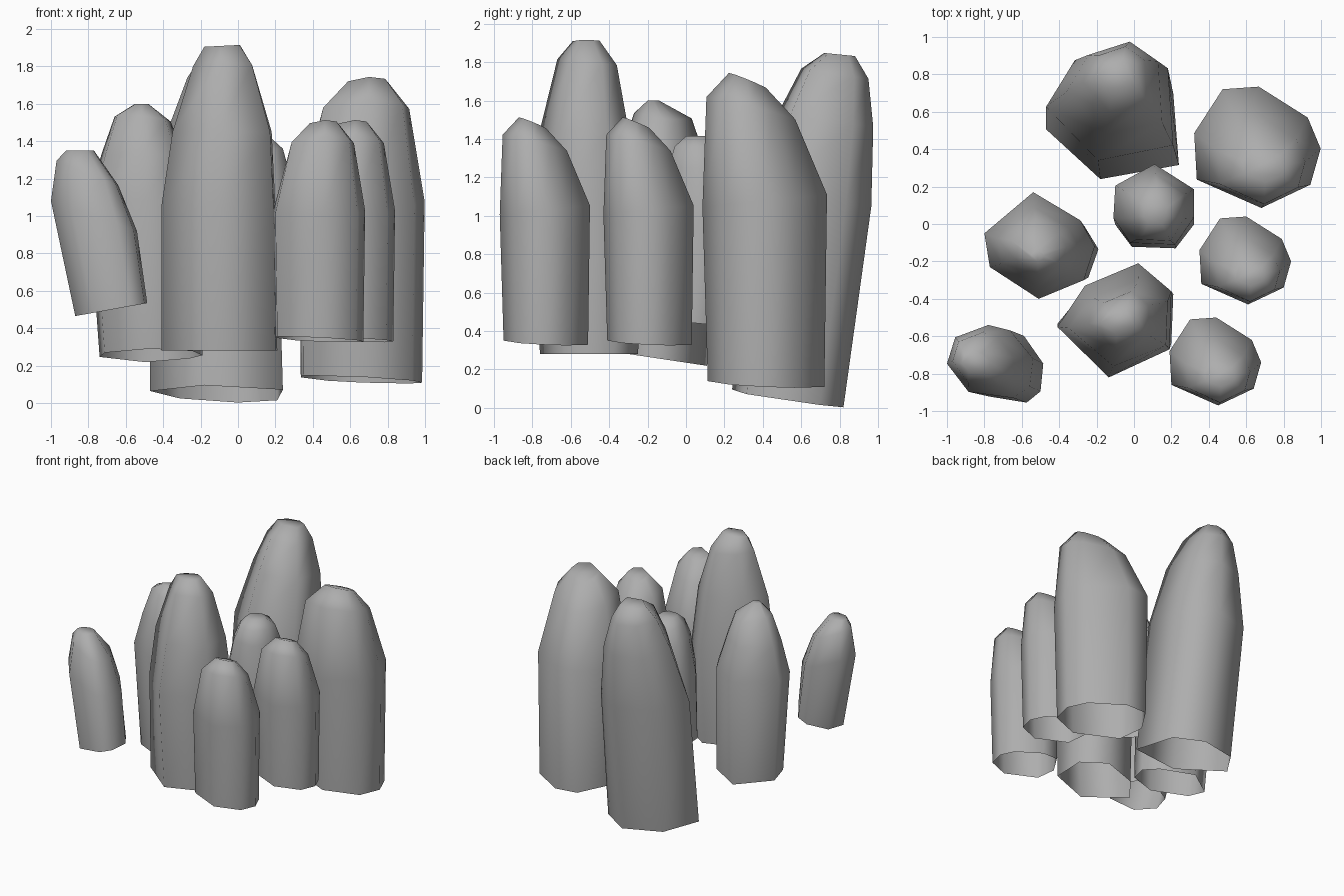
import bpy, bmesh

stone = bpy.data.materials.new("stone_grey")
stone.diffuse_color = (0.42, 0.42, 0.42, 1)


def column(name, outline, rings, loc=(0, 0, 0), scale=1.0, pivot=(0, 0, 0)):
    """Open-bottomed rock column. Each ring fits the outline into
    (z, x0, x1, y0, y1, slope_x, slope_y)."""
    xs, ys = zip(*outline)
    bx, by = min(xs), min(ys)
    w, d = max(xs) - bx, max(ys) - by
    bm = bmesh.new()
    loops = []
    for z, x0, x1, y0, y1, sx, sy in rings:
        loop = []
        for px, py in outline:
            x = x0 + (x1 - x0) * (px - bx) / w
            y = y0 + (y1 - y0) * (py - by) / d
            h = z + sx * (x - (x0 + x1) / 2) + sy * (y - (y0 + y1) / 2)
            p = [l + (c - o) * scale for c, o, l in zip((x, y, h), pivot, loc)]
            loop.append(bm.verts.new(p))
        loops.append(loop)
    n = len(outline)
    for a, b in zip(loops, loops[1:]):
        for i in range(n):
            j = (i + 1) % n
            bm.faces.new((a[j], a[i], b[i], b[j]))
    bm.faces.new(loops[-1][::-1])
    for f in bm.faces:
        f.smooth = True
    bm.normal_update()
    me = bpy.data.meshes.new(name)
    bm.to_mesh(me)
    bm.free()
    me.materials.append(stone)
    ob = bpy.data.objects.new(name, me)
    bpy.context.collection.objects.link(ob)
    return ob


# Right-hand columns: one shape, three placements (outlines run clockwise)
right_outline = [(0.20, -0.86), (0.19, -0.68), (0.30, -0.51), (0.44, -0.50),
                 (0.63, -0.62), (0.68, -0.74), (0.64, -0.88), (0.45, -0.97)]
right_rings = [(0.34, 0.20, 0.67, -0.95, -0.51, -0.05, -0.05),
               (1.03, 0.19, 0.68, -0.97, -0.50, 0, 0.1),
               (1.38, 0.28, 0.62, -0.955, -0.62, 0.05, -0.25),
               (1.485, 0.38, 0.54, -0.87, -0.73, 0.05, -0.4)]
pivot = (0.435, -0.735, 0.34)
for name, loc, s in (("column_right_front", pivot, 1.0),
                     ("column_right_middle", (0.595, -0.195, 0.34), 1.0),
                     ("column_right_back", (0.66, 0.41, 0.125), 1.38)):
    column(name, right_outline, right_rings, loc, s, pivot)

# Tall front column
column("column_front_tall",
       [(-0.41, -0.55), (-0.26, -0.33), (0.03, -0.21),
        (0.21, -0.36), (0.20, -0.67), (-0.13, -0.82)],
       [(0.28, -0.41, 0.21, -0.76, -0.25, 0, 0),
        (1.05, -0.41, 0.20, -0.82, -0.21, 0, 0),
        (1.45, -0.35, 0.18, -0.76, -0.30, 0, 0),
        (1.80, -0.24, 0.08, -0.67, -0.36, 0, -0.1),
        (1.91, -0.18, 0.01, -0.59, -0.45, 0.05, 0)])

# Tall back column, leaning backwards
column("column_back_tall",
       [(-0.47, 0.58), (-0.31, 0.87), (0.0, 0.975),
        (0.21, 0.82), (0.24, 0.34), (-0.18, 0.245)],
       [(0.05, -0.47, 0.24, 0.24, 0.82, -0.03, -0.15),
        (1.08, -0.47, 0.21, 0.34, 0.965, 0, -0.1),
        (1.50, -0.36, 0.15, 0.48, 0.975, 0, -0.15),
        (1.74, -0.27, 0.07, 0.60, 0.95, 0, -0.15),
        (1.84, -0.20, 0.01, 0.72, 0.88, 0, -0.1)])

# Left middle column
column("column_left_middle",
       [(-0.80, -0.05), (-0.53, 0.17), (-0.27, 0.02),
        (-0.19, -0.12), (-0.25, -0.30), (-0.50, -0.40), (-0.77, -0.23)],
       [(0.255, -0.74, -0.19, -0.37, 0.11, 0, -0.15),
        (1.08, -0.80, -0.21, -0.40, 0.17, 0, 0),
        (1.33, -0.73, -0.29, -0.34, 0.09, 0, 0),
        (1.52, -0.66, -0.36, -0.27, 0.03, -0.1, -0.1),
        (1.60, -0.55, -0.48, -0.20, -0.14, 0, 0)])

# Short column in the middle
column("column_centre_short",
       [(-0.11, 0.02), (-0.10, 0.20), (0.11, 0.32), (0.32, 0.18),
        (0.32, 0.02), (0.22, -0.13), (-0.02, -0.12)],
       [(0.44, -0.10, 0.32, -0.13, 0.25, 0, -0.1),
        (1.00, -0.11, 0.32, -0.11, 0.32, 0, 0),
        (1.25, -0.05, 0.27, -0.09, 0.27, 0, 0),
        (1.36, 0.00, 0.24, -0.06, 0.22, 0, 0),
        (1.415, 0.05, 0.18, 0.00, 0.13, 0, 0)])

# Small column leaning left
column("column_left_leaning",
       [(-1.0, -0.76), (-0.95, -0.61), (-0.75, -0.54), (-0.62, -0.57),
        (-0.48, -0.73), (-0.50, -0.89), (-0.60, -0.955), (-0.87, -0.92)],
       [(0.50, -0.87, -0.485, -0.955, -0.57, 0.18, 0),
        (1.00, -1.00, -0.54, -0.93, -0.54, -0.35, 0),
        (1.23, -0.97, -0.64, -0.87, -0.58, -0.4, 0),
        (1.35, -0.92, -0.77, -0.80, -0.68, 0, 0)])
